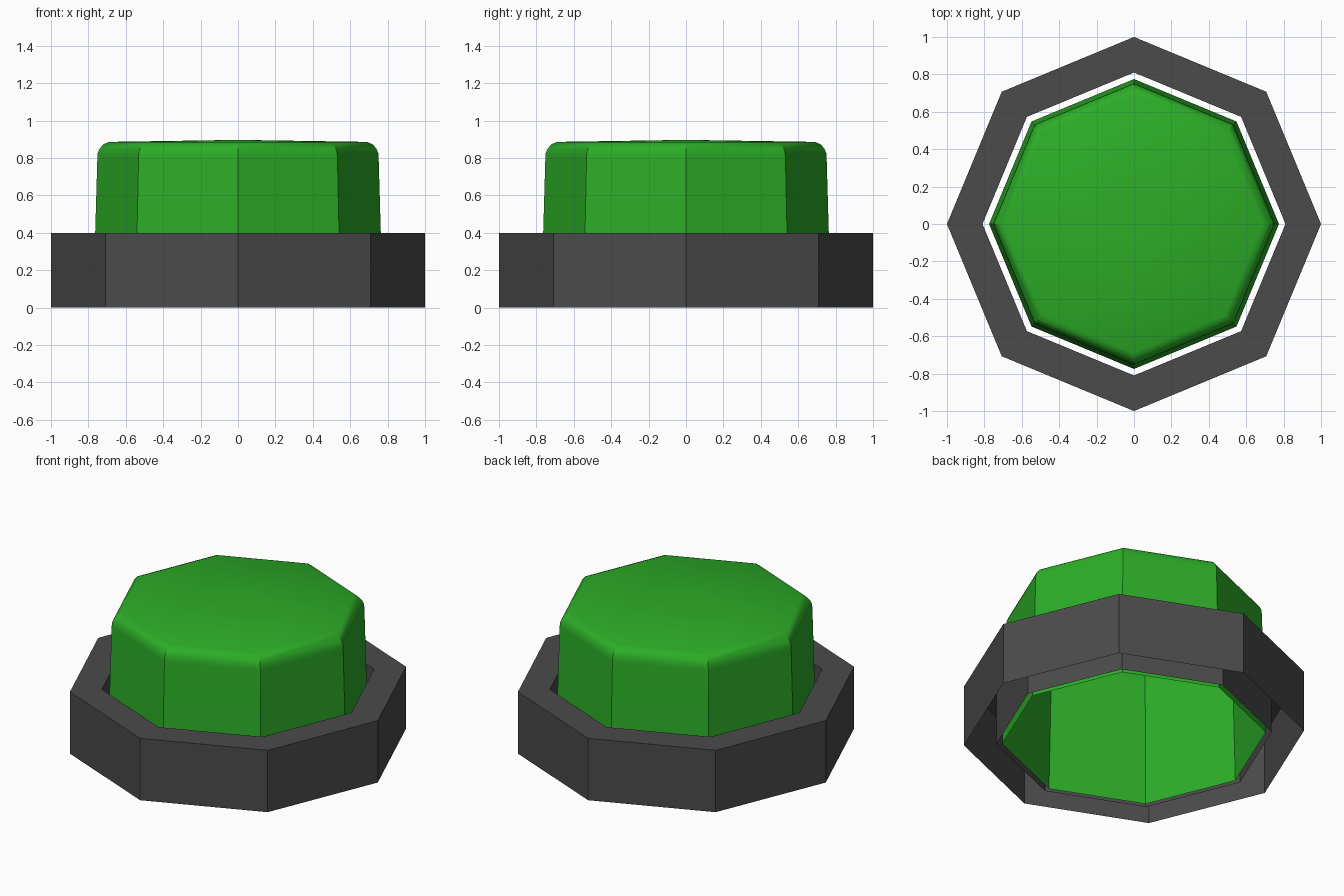
import bpy, bmesh, math

if "Cube" in bpy.data.objects:
    bpy.data.objects.remove(bpy.data.objects["Cube"])

SIDES = 8


def octagon_shell(name, profile, color, cap=False):
    """Sweep a (radius, height) profile round z with eight flat sides."""
    bm = bmesh.new()
    rings = []
    for r, z in profile:
        rings.append([bm.verts.new((r * math.cos(i * math.tau / SIDES),
                                    r * math.sin(i * math.tau / SIDES), z))
                      for i in range(SIDES)])
    for a, b in zip(rings, rings[1:]):
        for i in range(SIDES):
            j = (i + 1) % SIDES
            bm.faces.new((a[i], a[j], b[j], b[i]))
    if cap:
        bm.faces.new(rings[-1])
    mesh = bpy.data.meshes.new(name)
    bm.to_mesh(mesh)
    bm.free()
    obj = bpy.data.objects.new(name, mesh)
    bpy.context.collection.objects.link(obj)
    mat = bpy.data.materials.new(name + "_colour")
    mat.diffuse_color = color
    mat.use_nodes = True
    mat.node_tree.nodes["Principled BSDF"].inputs["Base Color"].default_value = mat.diffuse_color
    mesh.materials.append(mat)
    return obj


# Housing ring: outer wall, top rim and inner wall, open underneath
octagon_shell("housing_ring",
              [(1.0, 0), (1.0, 0.4), (0.81, 0.4), (0.81, 0)],
              (0.07, 0.07, 0.07, 1))

# Push button: tapered hollow cap with rounded shoulder and faintly domed top
button = octagon_shell("push_button",
                       [(0.775, 0), (0.752, 0.80), (0.75, 0.825), (0.74, 0.85),
                        (0.72, 0.873), (0.69, 0.886), (0.11, 0.895)],
                       (0.025, 0.42, 0.02, 1), cap=True)
bpy.ops.object.select_all(action='DESELECT')
button.select_set(True)
bpy.context.view_layer.objects.active = button
bpy.ops.object.shade_smooth_by_angle(angle=math.radians(30))
